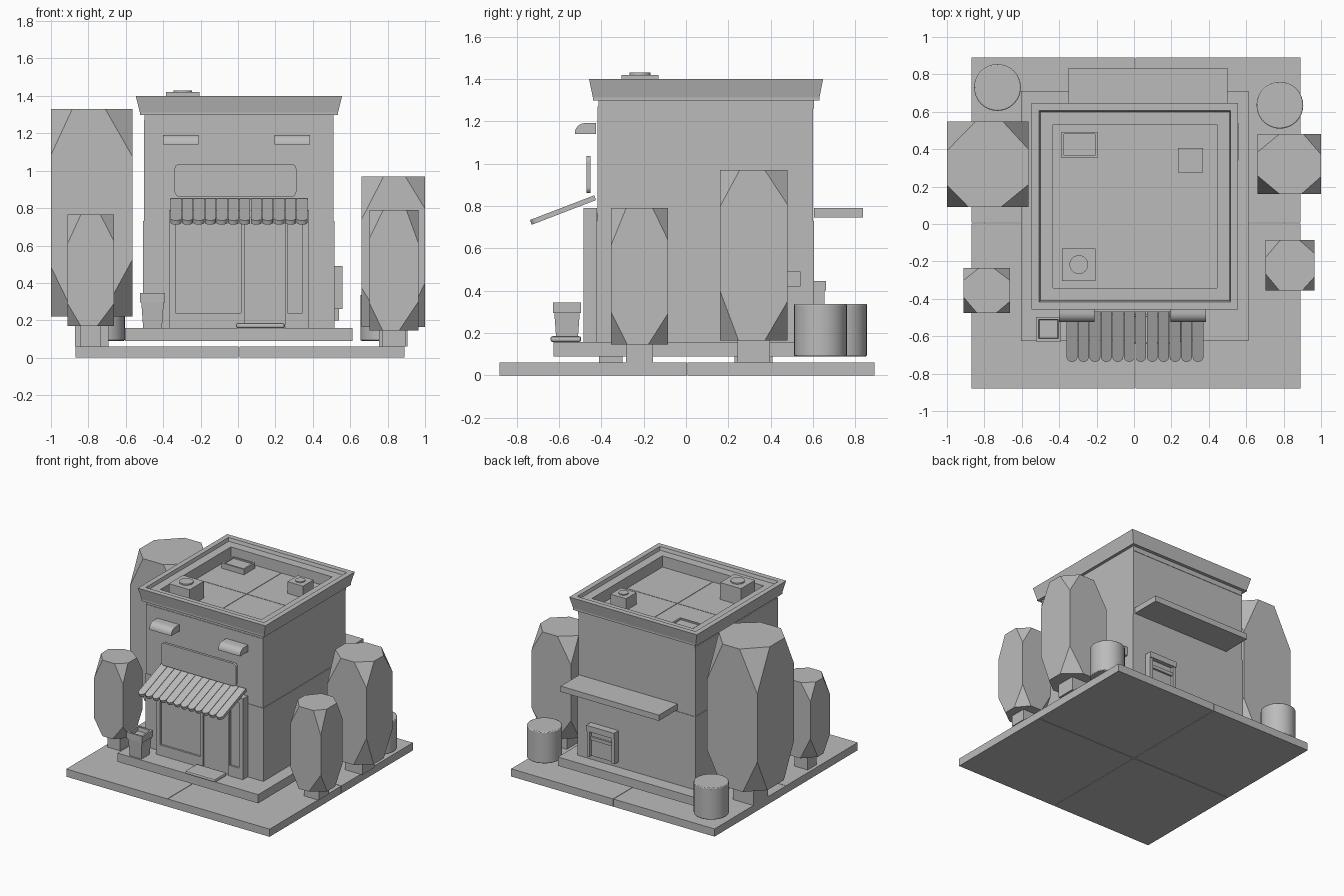
import bpy, bmesh, math, random
from mathutils import Vector

random.seed(4)
cube = bpy.data.objects.get("Cube")
if cube:
    bpy.data.objects.remove(cube, do_unlink=True)

grey = bpy.data.materials.new("plain_grey")
grey.use_nodes = True
grey.diffuse_color = (0.5, 0.5, 0.5, 1)
shader = next(n for n in grey.node_tree.nodes if n.type == 'BSDF_PRINCIPLED')
shader.inputs["Base Color"].default_value = (0.5, 0.5, 0.5, 1)


def finish(name, bm, smooth=False, bevel=0):
    bmesh.ops.recalc_face_normals(bm, faces=bm.faces)
    mesh = bpy.data.meshes.new(name)
    bm.to_mesh(mesh)
    bm.free()
    mesh.materials.append(grey)
    obj = bpy.data.objects.new(name, mesh)
    bpy.context.collection.objects.link(obj)
    if bevel:
        mod = obj.modifiers.new("bevel", 'BEVEL')
        mod.width, mod.segments = bevel, 2
    if smooth:
        bpy.ops.object.select_all(action='DESELECT')
        obj.select_set(True)
        bpy.context.view_layer.objects.active = obj
        bpy.ops.object.shade_smooth_by_angle(angle=math.radians(35))
    return obj


def loft(bm, loops):
    """Skin matching closed loops and cap both ends."""
    rings = [[bm.verts.new(p) for p in loop] for loop in loops]
    n = len(rings[0])
    for a, b in zip(rings, rings[1:]):
        for i in range(n):
            j = (i + 1) % n
            bm.faces.new((a[i], a[j], b[j], b[i]))
    bm.faces.new(rings[0])
    bm.faces.new(rings[-1])


def rect(x0, x1, y0, y1, z):
    return [(x0, y0, z), (x1, y0, z), (x1, y1, z), (x0, y1, z)]


def box_mesh(x0, x1, y0, y1, z0, z1):
    bm = bmesh.new()
    loft(bm, [rect(x0, x1, y0, y1, z0), rect(x0, x1, y0, y1, z1)])
    return bm


def box(name, x, y, z, **kw):
    return finish(name, box_mesh(*x, *y, *z), **kw)


def stepped(name, cx, cy, levels):
    """Rectangular rings (half_x, half_y, z) skinned in order."""
    bm = bmesh.new()
    loft(bm, [rect(cx - hx, cx + hx, cy - hy, cy + hy, z) for hx, hy, z in levels])
    return finish(name, bm)


def cylinder(name, x, y, z0, z1, r, bevel=0):
    bm = bmesh.new()
    loft(bm, [[(x + r * math.cos(k * math.tau / 32), y + r * math.sin(k * math.tau / 32), z)
               for k in range(32)] for z in (z0, z1)])
    return finish(name, bm, smooth=True, bevel=bevel)


# Ground: four paving slabs and a raised step
gap = 0.002
for sx, xr in (("right", (-0.87, 0.006 - gap)), ("left", (0.006 + gap, 0.89))):
    for sy, yr in (("front", (-0.88, 0.006 - gap)), ("back", (0.006 + gap, 0.89))):
        box(f"paving_{sy}_{sx}", xr, yr, (0, 0.06))
box("step", (-0.605, 0.612), (-0.625, 0.71), (0.09, 0.158))

# Building storeys
box("lower_storey", (-0.507, 0.515), (-0.422, 0.605), (0.155, 0.73))
box("upper_storey", (-0.502, 0.511), (-0.418, 0.601), (0.73, 1.27))

# Flared cornice, lip, inner ledge and sunken roof
stepped("cornice", 0.005, 0.095, [
    (0.506, 0.509, 1.26), (0.506, 0.509, 1.298), (0.53, 0.535, 1.298), (0.53, 0.535, 1.312),
    (0.552, 0.553, 1.4), (0.512, 0.512, 1.4), (0.505, 0.505, 1.375),
    (0.438, 0.436, 1.375), (0.438, 0.436, 1.28)])
for i, xr in enumerate(((-0.432, 0.003), (0.007, 0.442))):
    for j, yr in enumerate(((-0.34, 0.098), (0.102, 0.53))):
        box(f"roof_tile_{i}_{j}", xr, yr, (1.275, 1.288))

# Rooftop units with fans, and a hatch
box("roof_unit_large", (-0.385, -0.205), (-0.305, -0.13), (1.28, 1.42))
cylinder("roof_fan_large", -0.295, -0.217, 1.42, 1.43, 0.05)
box("roof_unit_small", (0.235, 0.37), (0.275, 0.405), (1.28, 1.38))
cylinder("roof_fan_small", 0.302, 0.34, 1.38, 1.388, 0.035)
stepped("roof_hatch", -0.292, 0.423, [
    (0.096, 0.07, 1.28), (0.096, 0.07, 1.33), (0.083, 0.057, 1.33), (0.083, 0.057, 1.32)])

# Shopfront: frame bars around a window, a door and a side light
front = (-0.483, -0.42)
for name, xr, zr in (
        ("post_right", (-0.37, -0.335), (0.158, 0.79)), ("post_left", (0.345, 0.38), (0.158, 0.79)),
        ("door_post", (0.015, 0.035), (0.158, 0.75)), ("door_post_outer", (0.25, 0.265), (0.158, 0.75)),
        ("header", (-0.335, 0.345), (0.75, 0.79)), ("window_sill", (-0.335, 0.015), (0.158, 0.24)),
        ("side_sill", (0.265, 0.345), (0.158, 0.24))):
    box("shop_" + name, xr, front, zr)
box("shop_glazing", (-0.335, 0.345), (-0.468, -0.42), (0.158, 0.75))
box("door_mat", (-0.01, 0.25), (-0.64, -0.495), (0.158, 0.185), bevel=0.01)

# Awning of sloping strips with round ends
count, left, right = 12, -0.362, 0.373
pitch = (right - left) / count
slope = math.radians(21)
for i in range(count):
    cx, r = left + (i + 0.5) * pitch, pitch / 2 - 0.0015
    length = 0.325 - r
    outline = [(r, 0), (-r, 0)] + [(-r * math.cos(k * math.pi / 10), length + r * math.sin(k * math.pi / 10))
                                   for k in range(11)]
    bm = bmesh.new()
    loft(bm, [[(cx + u, -0.425 - v * math.cos(slope) - t * math.sin(slope),
                0.828 - v * math.sin(slope) + t * math.cos(slope)) for u, v in outline]
              for t in (0, 0.024)])
    finish(f"awning_strip_{i}", bm, smooth=True)

# Blank sign board with rounded corners
bm = bmesh.new()
corners = []
for q, (x, z) in enumerate(((0.285, 1.01), (-0.312, 1.01), (-0.312, 0.888), (0.285, 0.888))):
    for k in range(5):
        a = (q + k / 4) * math.pi / 2
        corners.append((x + 0.027 * math.cos(a), z + 0.027 * math.sin(a)))
loft(bm, [[(x, y, z) for x, z in corners] for y in (-0.47, -0.45)])
finish("sign_board", bm)

# Wall lamps with curved hoods
for side, x0 in (("right", -0.4), ("left", 0.195)):
    profile = [(-0.425, 1.14), (-0.525, 1.14)]
    profile += [(-0.475 - 0.05 * math.cos(k * math.pi / 12), 1.145 + 0.047 * math.sin(k * math.pi / 12))
                for k in range(7)]
    profile += [(-0.425, 1.192)]
    bm = bmesh.new()
    loft(bm, [[(x, y, z) for y, z in profile] for x in (x0, x0 + 0.19)])
    finish("wall_lamp_" + side, bm, smooth=True)

# Back wall canopy and service hatch
box("back_canopy", (-0.35, 0.5), (0.605, 0.835), (0.745, 0.79))
box("service_hood", (0.16, 0.4), (0.605, 0.662), (0.4, 0.445))
for side, xr in (("right", (0.16, 0.185)), ("left", (0.375, 0.4))):
    box("service_frame_" + side, xr, (0.605, 0.655), (0.2, 0.4))
box("service_panel", (0.185, 0.375), (0.605, 0.63), (0.2, 0.4))
box("service_shelf", (0.185, 0.375), (0.605, 0.645), (0.33, 0.355))

# Side wall unit
box("side_unit_top", (0.515, 0.56), (0.34, 0.54), (0.42, 0.49))
box("side_unit_body", (0.515, 0.56), (0.34, 0.47), (0.26, 0.42))
box("side_unit_pipe", (0.515, 0.54), (0.37, 0.45), (0.2, 0.33))

# Tapered planter with a hollow top
stepped("planter", -0.457, -0.562, [
    (0.05, 0.05, 0.158), (0.06, 0.06, 0.295), (0.068, 0.066, 0.295), (0.068, 0.066, 0.345),
    (0.053, 0.051, 0.345), (0.049, 0.048, 0.315)])

# Round bins behind the shop
cylinder("bin_right", -0.73, 0.73, 0.09, 0.337, 0.125, bevel=0.006)
cylinder("bin_left", 0.78, 0.635, 0.09, 0.337, 0.125, bevel=0.006)


# Trees: boxes with every corner sliced off, on square trunks
def tree(name, x, y, z, trunk):
    bm = box_mesh(*x, *y, *z)
    for iz, zc in enumerate(z):
        for ix, xc in enumerate(x):
            for iy, yc in enumerate(y):
                s = 1 if iz else 1.1
                dx = (x[1] - x[0]) * random.uniform(0.24, 0.36) * s
                dy = (y[1] - y[0]) * random.uniform(0.24, 0.36) * s
                dz = (z[1] - z[0]) * random.uniform(0.2, 0.3)
                out = Vector(((2 * ix - 1) / dx, (2 * iy - 1) / dy, (2 * iz - 1) / dz))
                point = Vector((xc - (2 * ix - 1) * dx, yc, zc))
                cut = bmesh.ops.bisect_plane(bm, geom=bm.verts[:] + bm.edges[:] + bm.faces[:],
                                             plane_co=point, plane_no=out.normalized(), clear_outer=True)
                edges = [e for e in cut["geom_cut"] if isinstance(e, bmesh.types.BMEdge)]
                bmesh.ops.contextual_create(bm, geom=edges)
    finish(name + "_foliage", bm)
    cx, cy = sum(x) / 2, sum(y) / 2
    box(name + "_trunk", (cx - trunk, cx + trunk), (cy - trunk, cy + trunk), (0.06, z[0] + 0.01))


tree("tall_tree", (-1.0, -0.563), (0.092, 0.547), (0.22, 1.33), 0.09)
tree("back_left_tree", (0.66, 1.0), (0.16, 0.48), (0.165, 0.97), 0.076)
tree("front_left_tree", (0.703, 0.965), (-0.355, -0.085), (0.145, 0.79), 0.063)
tree("front_right_tree", (-0.912, -0.663), (-0.475, -0.235), (0.17, 0.765), 0.056)
